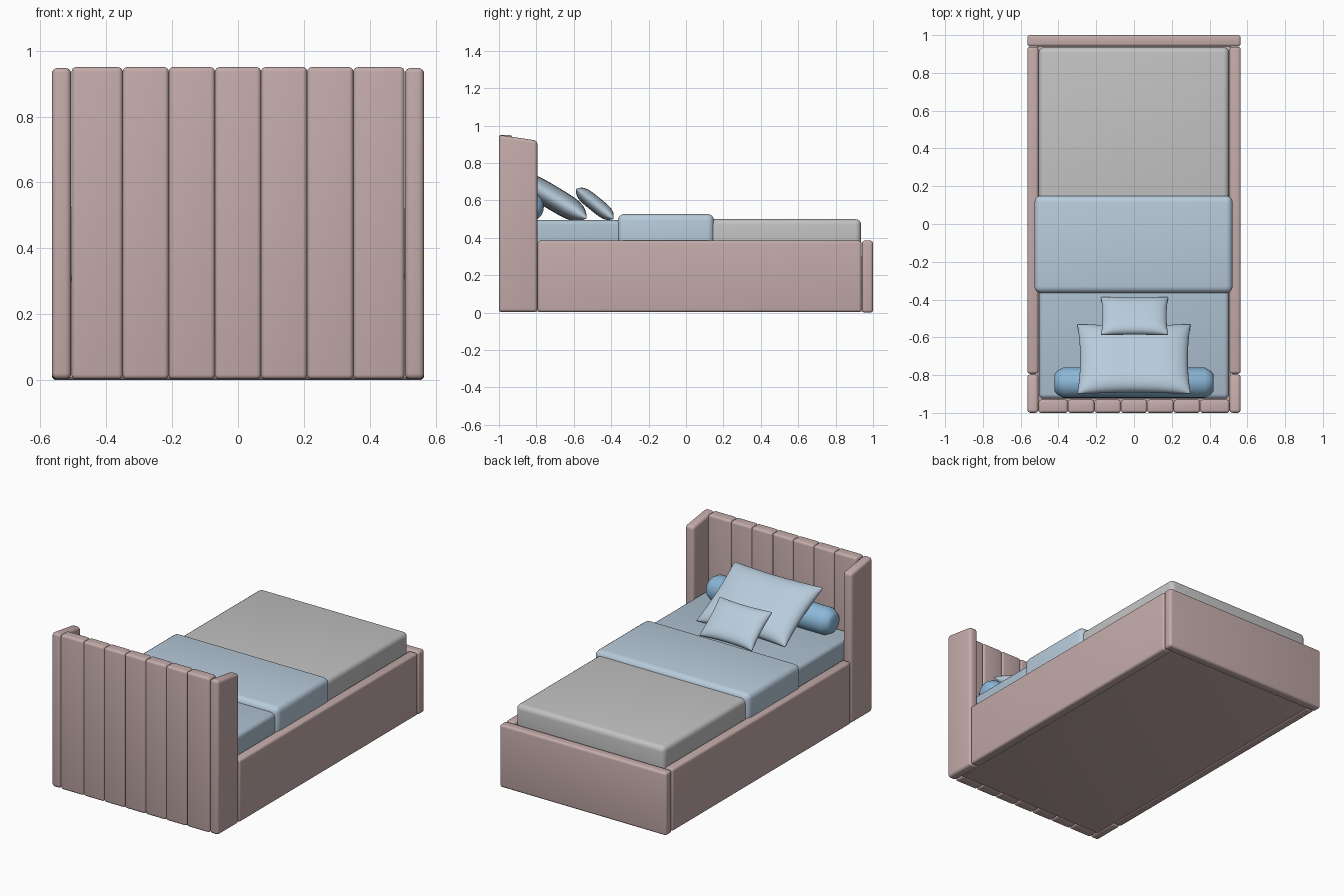
import bpy, bmesh, math
from mathutils import Matrix, Vector

if "Cube" in bpy.data.objects:
    bpy.data.objects.remove(bpy.data.objects["Cube"])


def mat(name, rgb):
    m = bpy.data.materials.new(name)
    m.diffuse_color = (*rgb, 1)
    m.use_nodes = True
    m.node_tree.nodes["Principled BSDF"].inputs["Base Color"].default_value = m.diffuse_color
    return m


PINK = mat("dusty pink upholstery", (0.55, 0.41, 0.40))
GRAY = mat("gray mattress", (0.54, 0.54, 0.54))
BLUE = mat("pale blue linen", (0.48, 0.60, 0.71))
SHEET = mat("blue sheet", (0.42, 0.53, 0.63))
BOLSTER = mat("sky blue bolster", (0.26, 0.48, 0.69))


def finish(bm, name, material):
    bmesh.ops.recalc_face_normals(bm, faces=bm.faces)
    me = bpy.data.meshes.new(name)
    bm.to_mesh(me)
    bm.free()
    me.materials.append(material)
    for p in me.polygons:
        p.use_smooth = True
    ob = bpy.data.objects.new(name, me)
    bpy.context.collection.objects.link(ob)
    return ob


def box(name, lo, hi, material, bevel=0.015, slope=0):
    """Soft-edged box; slope lowers the top edge on the +y side."""
    lo, hi = Vector(lo), Vector(hi)
    bm = bmesh.new()
    bmesh.ops.create_cube(bm, size=1)
    for v in bm.verts:
        drop = slope if v.co.y > 0 and v.co.z > 0 else 0
        v.co = Vector([(lo[i] + hi[i]) / 2 + v.co[i] * (hi[i] - lo[i]) for i in range(3)])
        v.co.z -= drop
    ob = finish(bm, name, material)
    mod = ob.modifiers.new("soft edges", 'BEVEL')
    mod.width, mod.segments = bevel, 4
    mod.limit_method = 'NONE'
    return ob


def pillow(name, hx, hy, ht, loc, tilt, material, n=24):
    """Two puffed grids joined at the seam, with pulled-in sides."""
    bm = bmesh.new()
    par = [math.sin((i / n - 0.5) * math.pi) for i in range(n + 1)]
    for side in (1, -1):
        rows = []
        for v in par:
            row = []
            for u in par:
                x = hx * u * (1 - 0.05 * (1 - v * v))
                y = hy * v * (1 - 0.07 * (1 - u * u))
                z = side * ht * math.sqrt(max(0, (1 - u ** 4) * (1 - v ** 4)))
                row.append(bm.verts.new((x, y, z)))
            rows.append(row)
        for j in range(n):
            for i in range(n):
                bm.faces.new((rows[j][i], rows[j][i + 1], rows[j + 1][i + 1], rows[j + 1][i]))
    bmesh.ops.remove_doubles(bm, verts=bm.verts, dist=0.0002)
    bm.transform(Matrix.Translation(loc) @ Matrix.Rotation(math.radians(-tilt), 4, 'X'))
    return finish(bm, name, material)


# Channelled headboard
edges = [-0.505, -0.35, -0.21, -0.07, 0.07, 0.21, 0.35, 0.505]
for i in range(7):
    box(f"headboard_channel_{i + 1}", (edges[i], -1, 0.003), (edges[i + 1], -0.93, 0.95), PINK, 0.014)

# Headboard wings and side rails, both sides
for s, side in ((-1, "left"), (1, "right")):
    xs = sorted((s * 0.506, s * 0.565))
    box(f"headboard_wing_{side}", (xs[0], -1, 0.003), (xs[1], -0.795, 0.95), PINK, 0.018, 0.03)
    box(f"side_rail_{side}", (xs[0], -0.793, 0.003), (xs[1], 0.938, 0.385), PINK)

# Footboard and base
box("footboard", (-0.565, 0.94, 0), (0.565, 1, 0.385), PINK)
box("bed_base", (-0.51, -0.935, 0.006), (0.51, 0.945, 0.3), PINK, 0.002)

# Mattress, sheet and folded blanket
box("mattress", (-0.505, -0.2, 0.28), (0.503, 0.936, 0.5), GRAY, 0.03)
box("sheet", (-0.503, -0.925, 0.28), (0.503, -0.15, 0.495), SHEET, 0.025)
box("folded_blanket", (-0.527, -0.365, 0.3), (0.522, 0.15, 0.527), BLUE, 0.035)

# Bolster: lathe profile along x with chamfered ends
bm = bmesh.new()
profile = [(-0.42, 0.045), (-0.41, 0.06), (-0.375, 0.08), (0.375, 0.08), (0.41, 0.06), (0.42, 0.045)]
N = 32
rings = [[bm.verts.new((x, -0.84 + r * math.cos(k * math.tau / N), 0.565 + r * math.sin(k * math.tau / N)))
          for k in range(N)] for x, r in profile]
for a, b in zip(rings, rings[1:]):
    for k in range(N):
        bm.faces.new((a[k], a[(k + 1) % N], b[(k + 1) % N], b[k]))
bm.faces.new(rings[0])
bm.faces.new(rings[-1])
bolster = finish(bm, "bolster", BOLSTER)
bpy.context.view_layer.objects.active = bolster
bolster.select_set(True)
bpy.ops.object.shade_smooth_by_angle(angle=math.radians(35))

# Cushions leaning toward the headboard
pillow("large_pillow", 0.3, 0.215, 0.063, (0, -0.715, 0.615), 31, BLUE)
pillow("small_pillow", 0.178, 0.128, 0.04, (0.003, -0.487, 0.582), 39, BLUE)
